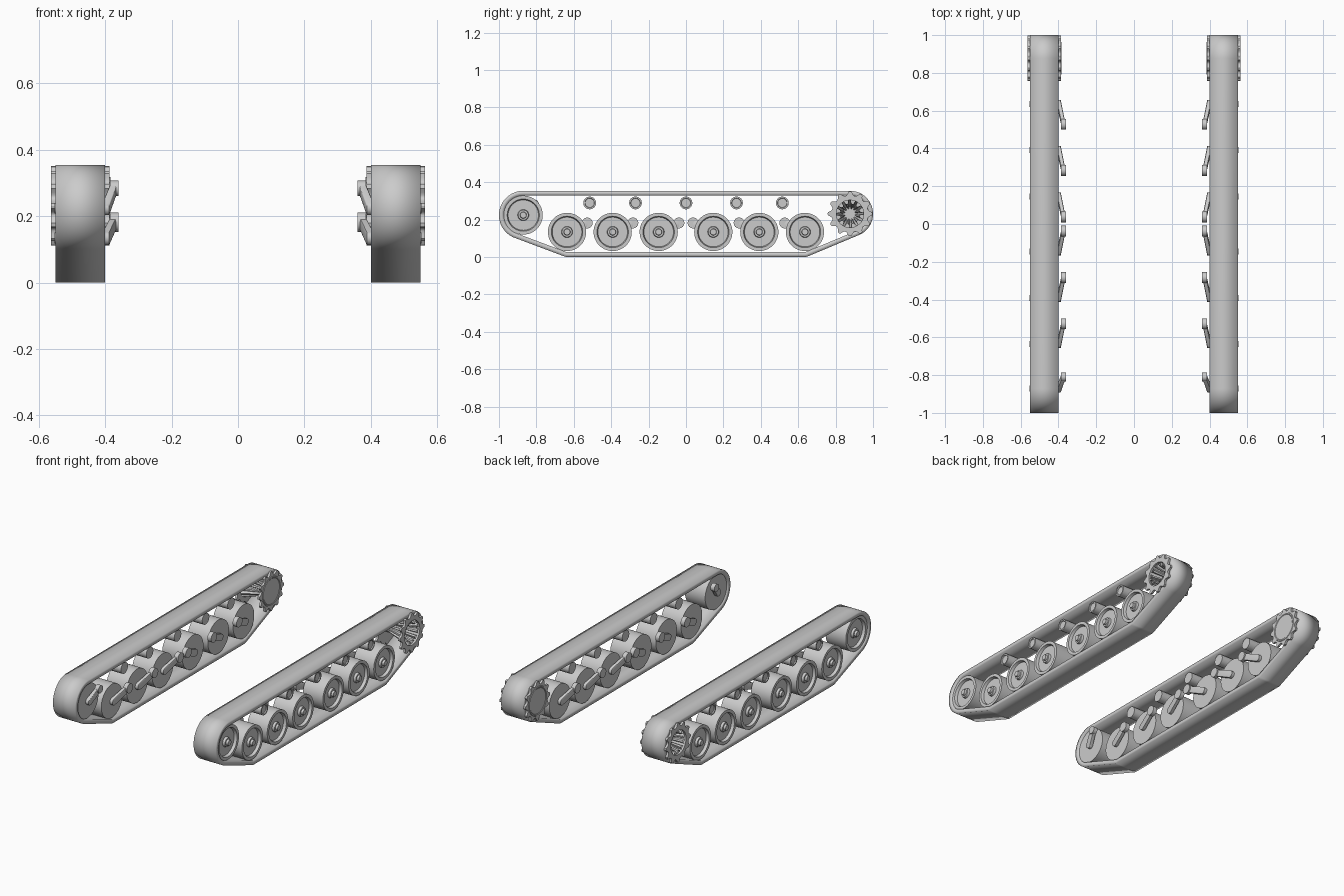
import bpy, bmesh, math
from mathutils import Vector, geometry

cube = bpy.data.objects.get("Cube")
if cube:
    bpy.data.objects.remove(cube, do_unlink=True)

# One plain grey for every part
grey = bpy.data.materials.new("plain_grey")
grey.use_nodes = True
colour = (0.6, 0.6, 0.6, 1)
grey.diffuse_color = colour
bsdf = grey.node_tree.nodes["Principled BSDF"]
bsdf.inputs["Base Color"].default_value = colour
bsdf.inputs["Roughness"].default_value = 0.7

SEGMENTS = 96


def finish(name, bm, thickness=0):
    """Turn a bmesh into a smooth object, mirrored to the other side."""
    bmesh.ops.remove_doubles(bm, verts=bm.verts, dist=1e-5)
    bmesh.ops.recalc_face_normals(bm, faces=bm.faces)
    mesh = bpy.data.meshes.new(name)
    bm.to_mesh(mesh)
    bm.free()
    mesh.materials.append(grey)
    obj = bpy.data.objects.new(name, mesh)
    bpy.context.collection.objects.link(obj)
    bpy.ops.object.select_all(action="DESELECT")
    obj.select_set(True)
    bpy.context.view_layer.objects.active = obj
    bpy.ops.object.shade_smooth_by_angle(angle=math.radians(32))
    if thickness:
        solid = obj.modifiers.new("thickness", "SOLIDIFY")
        solid.thickness = thickness
        solid.offset = -1
        solid.use_even_offset = True
    obj.modifiers.new("other_side", "MIRROR").use_mirror_merge = False
    return obj


def circle(centre, radius, n=SEGMENTS):
    """Points of a circle in the side plane."""
    return [Vector((centre[0] + radius * math.cos(math.tau * i / n),
                    centre[1] + radius * math.sin(math.tau * i / n))) for i in range(n)]


def skin(bm, a, b):
    """Quads between two rings of vertices."""
    for i in range(len(a)):
        j = (i + 1) % len(a)
        bm.faces.new((a[i], a[j], b[j], b[i]))


def lathe(name, centre, profile, closed=False):
    """Skin rings along x; a radius may be a repeating pattern (teeth, ribs)."""
    bm = bmesh.new()
    rings = []
    for x, radius in profile:
        pattern = radius if isinstance(radius, tuple) else (radius,)
        ring = []
        for i in range(SEGMENTS):
            r, a = pattern[i % len(pattern)], math.tau * i / SEGMENTS
            ring.append(bm.verts.new((x, centre[0] + r * math.cos(a), centre[1] + r * math.sin(a))))
        rings.append(ring)
    for a, b in zip(rings, rings[1:]):
        skin(bm, a, b)
    if closed:
        skin(bm, rings[-1], rings[0])
    return finish(name, bm)


def cylinder(name, centre, x0, x1, r):
    return lathe(name, centre, [(x0, 0), (x0, r), (x1, r), (x1, 0)])


def swing_arm(name, axle, pivot):
    """Slanted tapered bar from the axle end to the inboard pivot."""
    bm = bmesh.new()
    for centre, r, xs in ((axle, 0.021, (0.388, 0.406)), (pivot, 0.019, (0.366, 0.382))):
        for x in xs:
            for p in circle(centre, r, 24):
                bm.verts.new((x, p.x, p.y))
    bmesh.ops.convex_hull(bm, input=bm.verts)
    finish(name, bm)


idler = (-0.87, 0.224)
sprocket = (0.877, 0.231)

# Track band: a belt pulled tight round the end wheels and ground corners
points = circle(idler, 0.13) + circle(sprocket, 0.123)
for y in (-0.635, 0.635):
    points += circle((y, 0.04), 0.04)
outline = [points[i] for i in geometry.convex_hull_2d(points)]
bm = bmesh.new()
skin(bm, *[[bm.verts.new((x, p.x, p.y)) for p in outline] for x in (0.40, 0.55)])
finish("track_band", bm, 0.026)


# Wheels with a dished outer face, raised hub and axle nut
def wheel(name, centre, r):
    lathe(name, centre, [
        (0.407, 0), (0.407, r), (0.543, r), (0.543, r - 0.018), (0.526, r - 0.023),
        (0.526, 0.03), (0.54, 0.027), (0.54, 0.018), (0.553, 0.016), (0.553, 0)])


for i, y in enumerate((0.146, 0.392, 0.636)):
    for place, side, number in (("front", -1, i + 1), ("rear", 1, i + 1)):
        axle = (side * y, 0.134)
        pivot = (side * (y - 0.108), 0.182)
        wheel(f"{place}_road_wheel_{number}", axle, 0.102)
        swing_arm(f"{place}_swing_arm_{number}", axle, pivot)
        cylinder(f"{place}_arm_pivot_{number}", pivot, 0.36, 0.386, 0.029)

# Idler wheel and its crank
wheel("idler_wheel", idler, 0.104)
idler_pivot = (-0.81, 0.284)
swing_arm("idler_crank", idler, idler_pivot)
cylinder("idler_pivot", idler_pivot, 0.36, 0.386, 0.023)

# Return rollers under the top run
for i, y in enumerate((-0.515, -0.27, 0.0, 0.27, 0.515)):
    lathe(f"return_roller_{i + 1}", (y, 0.289), [
        (0.407, 0), (0.407, 0.034), (0.54, 0.034), (0.54, 0.026),
        (0.534, 0.024), (0.534, 0)])

# Drive sprocket: toothed outer ring, toothed inner disc, ribbed cone between
teeth = (0.12, 0.118, 0.107, 0.1, 0.098, 0.1, 0.107, 0.118)
lathe("sprocket_outer_ring", sprocket,
      [(0.55, teeth), (0.563, teeth), (0.563, 0.073), (0.55, 0.073)], closed=True)
lathe("sprocket_inner_disc", sprocket,
      [(0.387, 0), (0.387, 0.076), (0.384, 0.08), (0.384, 0.086),
       (0.387, 0.088), (0.387, teeth), (0.4, teeth), (0.4, 0)])
wide = (0.074, 0.074, 0.074, 0.056, 0.054, 0.054, 0.056, 0.074)
narrow = tuple(r * 0.5 for r in wide)
lathe("sprocket_ribbed_cone", sprocket,
      [(0.556, wide), (0.43, narrow), (0.43, 0)])
cylinder("sprocket_hub", sprocket, 0.398, 0.432, 0.034)
